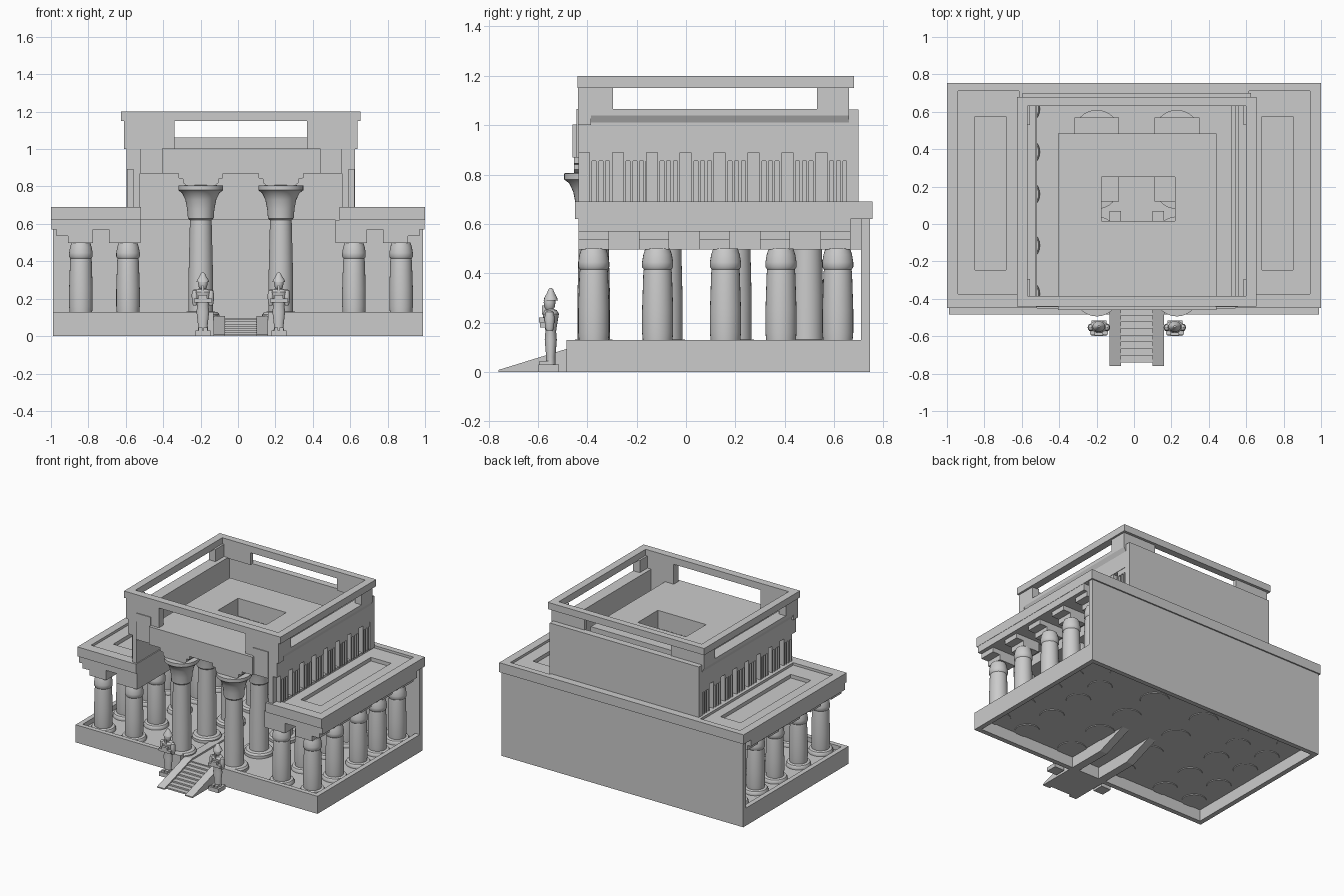
import bpy, bmesh, math

if "Cube" in bpy.data.objects:
    bpy.data.objects.remove(bpy.data.objects["Cube"])

CX = 0.015  # axis of the hall, slightly right of the plinth centre


def finish(name, bm, smooth=False):
    bmesh.ops.recalc_face_normals(bm, faces=bm.faces)
    me = bpy.data.meshes.new(name)
    bm.to_mesh(me)
    bm.free()
    ob = bpy.data.objects.new(name, me)
    bpy.context.collection.objects.link(ob)
    if smooth:
        bpy.ops.object.select_all(action='DESELECT')
        ob.select_set(True)
        bpy.context.view_layer.objects.active = ob
        bpy.ops.object.shade_smooth_by_angle(angle=math.radians(35))
    return ob


def boxes(name, items):
    bm = bmesh.new()
    for x0, x1, y0, y1, z0, z1 in items:
        vs = bmesh.ops.create_cube(bm, size=1)['verts']
        for v in vs:
            v.co = ((x0 + x1) / 2 + v.co.x * (x1 - x0), (y0 + y1) / 2 + v.co.y * (y1 - y0),
                    (z0 + z1) / 2 + v.co.z * (z1 - z0))
    return finish(name, bm)


def both(c, items):
    """Each box (distance range from x=c) on both sides."""
    return [(c + min(s * b[0], s * b[1]), c + max(s * b[0], s * b[1])) + tuple(b[2:])
            for s in (-1, 1) for b in items]


def prism(name, pts, a0, a1, axis):
    """Extrude a (p, z) profile along x or y."""
    bm = bmesh.new()
    put = (lambda p, a: (a, p[0], p[1])) if axis == 'x' else (lambda p, a: (p[0], a, p[1]))
    lo = [bm.verts.new(put(p, a0)) for p in pts]
    hi = [bm.verts.new(put(p, a1)) for p in pts]
    bm.faces.new(lo)
    bm.faces.new(hi)
    for i in range(len(pts)):
        j = (i + 1) % len(pts)
        bm.faces.new((lo[i], lo[j], hi[j], hi[i]))
    return finish(name, bm)


def lathe(name, prof, x, y, sx=1, sy=1, n=28):
    bm = bmesh.new()
    rings = [[bm.verts.new((x + sx * r * math.cos(2 * math.pi * k / n),
                            y + sy * r * math.sin(2 * math.pi * k / n), z)) for k in range(n)]
             for r, z in prof]
    for a, b in zip(rings, rings[1:]):
        for k in range(n):
            bm.faces.new((a[k], a[(k + 1) % n], b[(k + 1) % n], b[k]))
    bm.faces.new(rings[0])
    bm.faces.new(rings[-1])
    return finish(name, bm, True)


def cut(ob, name, items):
    cutter = boxes(name, items)
    m = ob.modifiers.new('cut', 'BOOLEAN')
    m.operation, m.object, m.solver = 'DIFFERENCE', cutter, 'EXACT'
    cutter.hide_render = True
    cutter.hide_set(True)


# Plinth: rim walls around a raised floor, open underneath, gap at the stair
boxes('plinth_rim', [(-.99, CX - .145, -.485, -.45, 0, .13), (CX + .145, .99, -.485, -.45, 0, .13),
                     (-.99, -.955, -.45, .71, 0, .13), (.955, .99, -.45, .71, 0, .13)])
boxes('plinth_floor', [(-.955, .955, -.45, .71, .085, .095)])
boxes('back_wall', [(-.99, .99, .71, .745, 0, .62)])

# Stair with sloped side walls that run on inside
for s in (-1, 1):
    prism('stair_side', [(-.76, 0), (-.76, .008), (-.44, .107), (.07, .107), (.07, .085), (-.16, 0)],
          CX + s * .085, CX + s * .145, 'x')
n = 8
boxes('stair_steps', [(CX - .085, CX + .085, -.74 + i * .036, -.74 + (i + 1) * .036, 0, .011 * (i + 1))
                      for i in range(n)])

# Low side columns, two rows on each side
side_prof = [(.082, .08), (.085, .095), (.085, .11), (.078, .122), (.06, .126), (.063, .16), (.063, .25),
             (.058, .40), (.056, .415), (.063, .425), (.063, .445), (.058, .475), (.05, .50)]
for x in (-.84, -.588, .62, .872):
    for y in (-.374, -.115, .16, .385, .615):
        lathe('side_column', side_prof, x, y)

# Tall hall columns with flared capitals
hall_prof = [(.098, .08), (.1, .095), (.1, .115), (.09, .128), (.066, .132), (.066, .3), (.058, .62),
             (.069, .63), (.073, .68), (.083, .73), (.1, .765), (.12, .78), (.12, .805), (.08, .807)]
for s in (-1, 1):
    for y in (-.374, -.08, .2, .49):
        x = CX + s * .214
        lathe('hall_column', hall_prof, x, y, n=32)
        prism('hall_abacus', [(x - .07, .80), (x + .07, .80), (x + .095, .82), (x + .095, .84),
                              (x + .12, .845), (x + .12, .872), (x - .12, .872), (x - .12, .845),
                              (x - .095, .84), (x - .095, .82)], y - .08, y + .08, 'y')

# Side roofs with rims and sunken panels
for s in (-1, 1):
    inner = .53 + s * .012
    a, b = sorted((s * inner, s))
    roof = boxes('side_roof', [(a, b, -.45, .755, .62, .69)])
    a, b = sorted((s * .615, s * .94))
    c, d = sorted((s * .685, s * .85))
    cut(roof, 'roof_panel_cutter', [(a, b, -.375, .71, .672, .75)])
    cut(roof, 'roof_slot_cutter', [(c, d, -.245, .575, .645, .76)])
boxes('roof_back_strip', [(-.55, .56, .65, .755, .62, .69)])

# Beams and stepped blocks above the side columns
boxes('inner_beam', both(0, [(.52, .69, -.435, .71, .497, .621)]))
boxes('outer_beam', both(0, [(.69, .998, -.435, .667, .57, .621)]))
blocks = []
for i in range(5):
    y = -.374 + i * .245
    blocks += [(.775, .97, y - .061, y + .061, .535, .571), (.775, .91, y - .061, y + .061, .497, .536)]
boxes('beam_blocks', both(0, blocks))

# Upper hall: side walls with cornice profile, recessed below the band
for s in (-1, 1):
    prof = [(.54, .68), (.575, .68), (.575, .89), (.61, .89), (.61, 1.01), (.625, 1.04), (.625, 1.065),
            (.54, 1.065)]
    prism('upper_side_wall', [(CX + s * d, z) for d, z in prof], -.435, .66, 'y')
boxes('upper_back_wall', [(CX - .61, CX + .61, .65, .70, .68, 1.063)])

# Slatted window panels along both upper walls
bars = []
for i in range(8):
    y = -.345 + i * .1375
    bars.append((.57, .607, y - .0465, y + .0465, .855, .895))
    for k in range(4):
        b = y - .0465 + k * .0273
        bars.append((.57, .607, b, b + .011, .685, .86))
    bars.append((.57, .59, y - .0465, y + .0465, .685, .86))
boxes('window_slats', both(CX, bars))

# Ceiling slab with a square light well
boxes('ceiling_slab', [(CX - .42, -.175, -.46, .485, .87, 1.003), (.22, CX + .425, -.46, .485, .87, 1.003),
                       (-.175, .22, -.46, .015, .87, 1.003), (-.175, .22, .25, .485, .87, 1.003)])
boxes('front_brackets', both(CX, [(.42, .54, -.444, -.385, .87, 1.065)]))

# Corner piers carrying the top ring
boxes('corner_piers', both(CX, [(.355, .625, -.438, -.385, 1.0, 1.155), (.57, .625, -.385, -.295, 1.06, 1.155),
                                (.57, .625, .53, .63, 1.06, 1.155), (.355, .625, .63, .66, 1.06, 1.155)]))
boxes('top_ring', both(CX, [(.585, .64, -.44, .68, 1.15, 1.2)]) +
      [(CX - .585, CX + .585, -.44, -.385, 1.15, 1.2), (CX - .585, CX + .585, .63, .68, 1.15, 1.2)])

# Guardian statues with folded arms and tall caps
for s in (-1, 1):
    x, y = CX + s * .203, -.553
    boxes('statue_base', [(x - .04, x + .04, y - .045, y + .038, 0, .03)])
    lathe('statue_body', [(.027, .03), (.026, .06), (.034, .13), (.03, .165), (.04, .21), (.046, .235),
                          (.034, .25), (.014, .256)], x, y + .005, 1, .72, 20)
    lathe('statue_head', [(.013, .25), (.022, .262), (.025, .28), (.024, .295)], x, y, 1, .95, 16)
    lathe('statue_cap', [(.034, .29), (.03, .302), (.018, .32), (.012, .333), (.006, .34)], x, y + .005, 1, .85, 16)
    boxes('statue_beard', [(x - .006, x + .006, y - .03, y - .015, .235, .27)])
    for t in (-1, 1):
        lathe('statue_upper_arm', [(.010, .165), (.015, .18), (.017, .22), (.013, .243), (.004, .25)],
              x + t * .043, y, 1, 1.2, 12)
    boxes('statue_forearms', [(x - .048, x + .048, y - .038, y - .012, .18, .2),
                              (x - .022, x + .022, y - .042, y - .014, .2, .22)])
    boxes('statue_feet', [(x - .024, x - .003, y - .04, y, .03, .045), (x + .003, x + .024, y - .04, y, .03, .045)])
